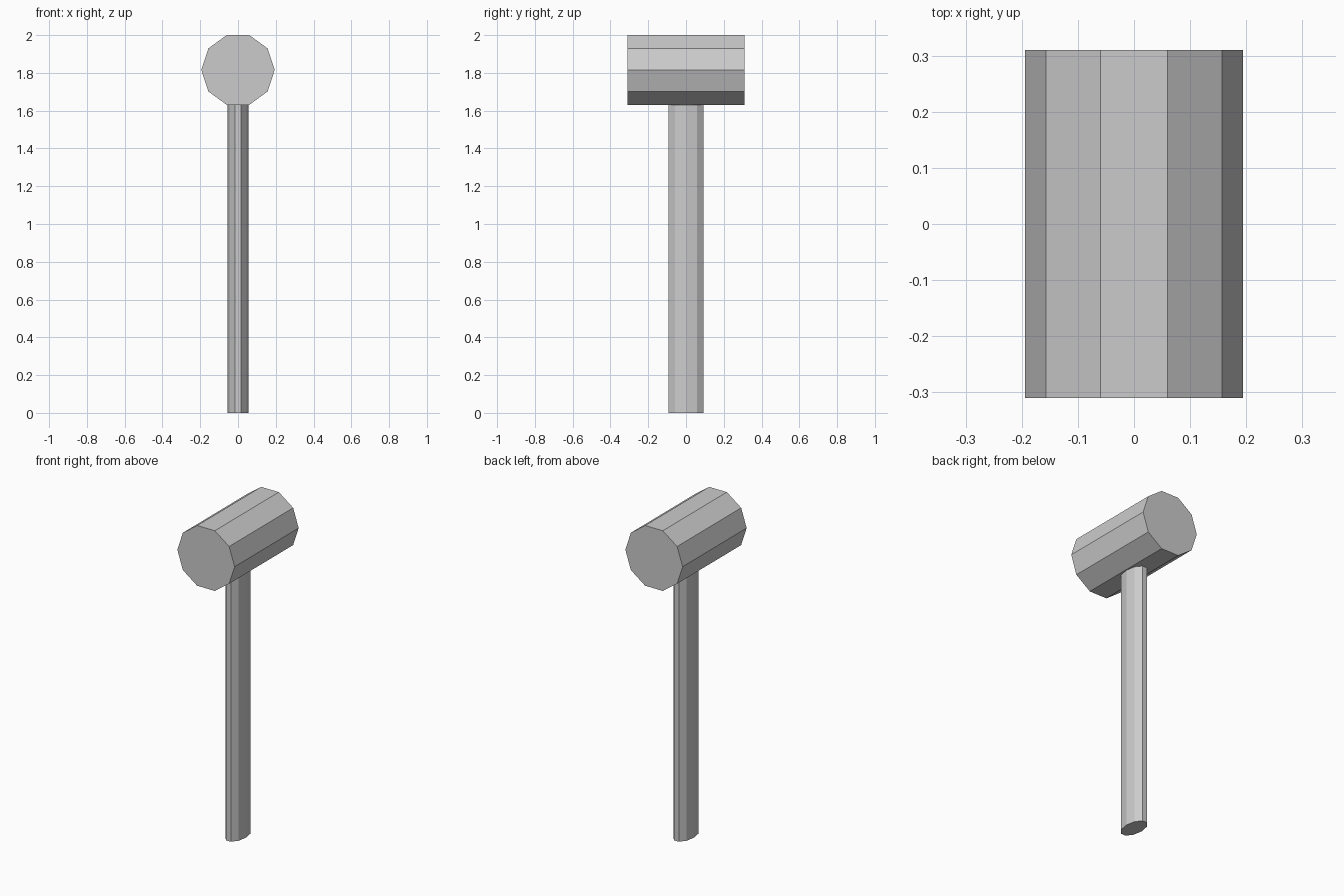
import bpy
import math

if "Cube" in bpy.data.objects:
    bpy.data.objects.remove(bpy.data.objects["Cube"])


def prism(name, depth, location, rotation=(0, 0, 0), scale=(1, 1, 1)):
    """Unit ten-sided prism with a corner pointing along +x."""
    bpy.ops.mesh.primitive_cylinder_add(vertices=10, radius=1, depth=depth)
    obj = bpy.context.object
    obj.name = name
    # put a corner on +x (the primitive starts its corners on y)
    obj.rotation_euler = (0, 0, math.pi / 2)
    bpy.ops.object.transform_apply(location=False, rotation=True, scale=False)
    obj.scale = scale
    obj.rotation_euler = rotation
    obj.location = location
    bpy.ops.object.transform_apply(location=False, rotation=True, scale=True)
    return obj


HEAD_R = 0.194
HEAD_Z = 2.0 - HEAD_R * math.sin(math.radians(72))
HANDLE_H = 1.635

# mallet head lying along y
prism("mallet_head", 0.62, (0, 0, HEAD_Z),
      rotation=(math.pi / 2, 0, 0), scale=(HEAD_R, HEAD_R, 1))

# flattened oval handle
prism("handle", HANDLE_H, (0, 0, HANDLE_H / 2), scale=(0.055, 0.098, 1))
